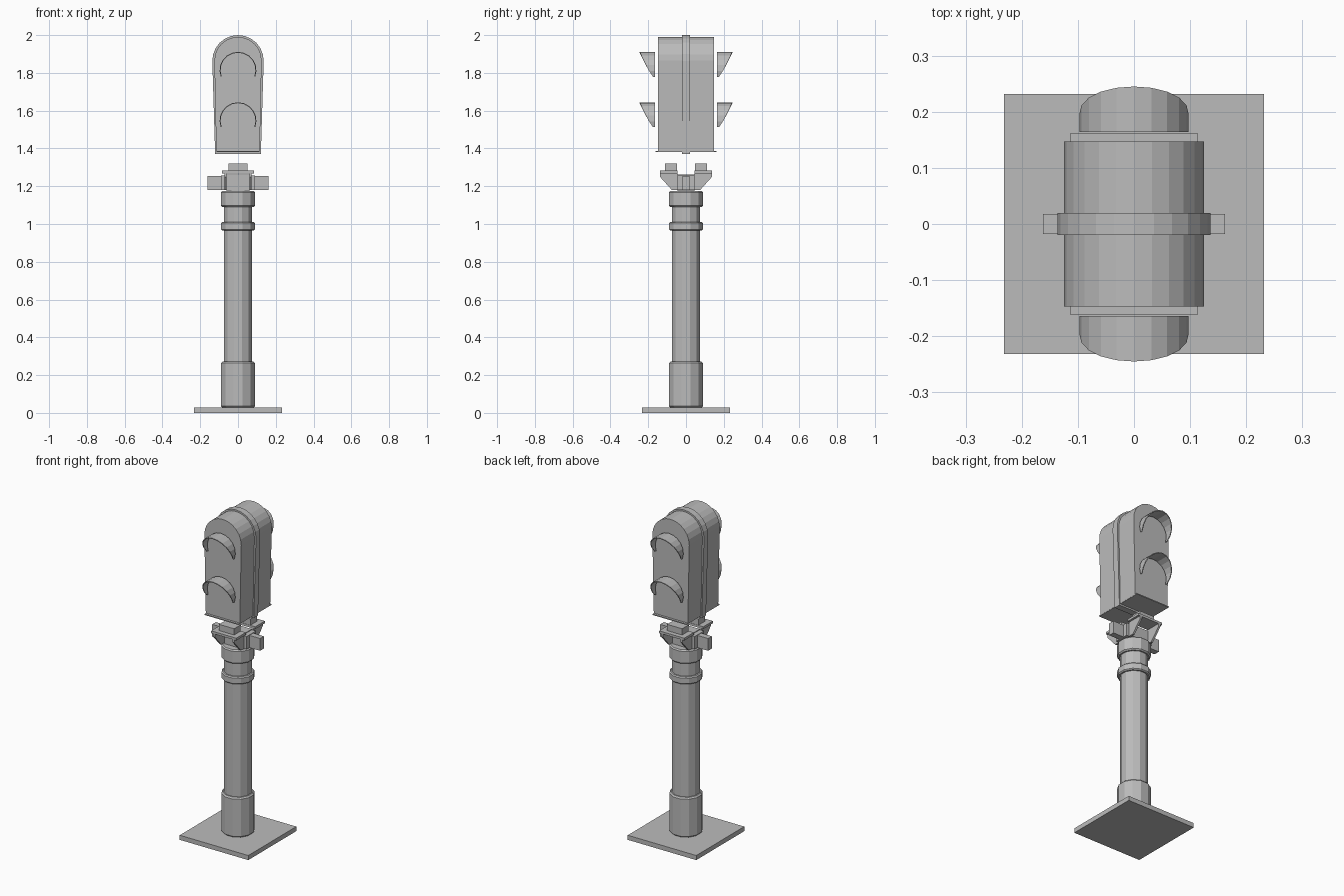
import bpy
import bmesh
from math import sin, cos, pi, radians
from mathutils import Matrix, Vector

cube = bpy.data.objects.get("Cube")
if cube:
    bpy.data.objects.remove(cube, do_unlink=True)

grey = bpy.data.materials.new("plain grey")
grey.use_nodes = True
grey.diffuse_color = (0.5, 0.5, 0.5, 1)
grey.node_tree.nodes["Principled BSDF"].inputs["Base Color"].default_value = (0.5, 0.5, 0.5, 1)


def finish(name, bm):
    bmesh.ops.recalc_face_normals(bm, faces=bm.faces)
    mesh = bpy.data.meshes.new(name)
    bm.to_mesh(mesh)
    bm.free()
    mesh.materials.append(grey)
    obj = bpy.data.objects.new(name, mesh)
    bpy.context.collection.objects.link(obj)
    return obj


def box(name, low, high):
    low, high = Vector(low), Vector(high)
    bm = bmesh.new()
    bmesh.ops.create_cube(bm, size=1, matrix=Matrix.Translation((low + high) / 2)
                          @ Matrix.Diagonal((high - low).to_4d()))
    finish(name, bm)


def prism(name, points, to_3d, start, end):
    """Extrude a flat outline between two offsets."""
    bm = bmesh.new()
    face = bm.faces.new([bm.verts.new(to_3d(a, b, start)) for a, b in points])
    grown = bmesh.ops.extrude_face_region(bm, geom=[face], use_keep_orig=True)["geom"]
    move = Vector(to_3d(0, 0, end)) - Vector(to_3d(0, 0, start))
    bmesh.ops.translate(bm, vec=move, verts=[v for v in grown if isinstance(v, bmesh.types.BMVert)])
    finish(name, bm)


def tube(name, radius, bottom, top, bevel=0.0, sides=12):
    """Upright faceted cylinder with optional chamfered rims."""
    bm = bmesh.new()
    profile = [(radius, bottom), (radius, top)]
    if bevel:
        profile = [(radius - bevel, bottom), (radius, bottom + bevel),
                   (radius, top - bevel), (radius - bevel, top)]
    rings = [[bm.verts.new((r * cos((i + .5) * 2 * pi / sides),
                            r * sin((i + .5) * 2 * pi / sides), z))
              for i in range(sides)] for r, z in profile]
    for lower, upper in zip(rings, rings[1:]):
        for i in range(sides):
            j = (i + 1) % sides
            bm.faces.new((lower[i], lower[j], upper[j], upper[i]))
    bm.faces.new(rings[0])
    bm.faces.new(rings[-1])
    finish(name, bm)


def arch(half_top, half_bottom, bottom, top, steps=12):
    """Outline with a round top and slightly narrowing sides."""
    centre = top - half_top
    points = [(-half_bottom, bottom), (half_bottom, bottom)]
    return points + [(half_top * cos(pi * i / steps), centre + half_top * sin(pi * i / steps))
                     for i in range(steps + 1)]


def along_y(x, z, y):
    return (x, y, z)


def along_x(y, z, x):
    return (x, y, z)


def visor(name, side, centre, radius=0.095, steps=12):
    """Hood shell whose front rim slopes back towards its lower ends."""
    bm = bmesh.new()
    lowest = sin(radians(-21))
    rows = []
    for i in range(steps + 1):
        angle = radians(-21 + 222 * i / steps)
        rise = max(0, (sin(angle) - lowest) / (1 - lowest))
        front = 0.175 + 0.07 * rise ** 0.85
        x, z = radius * cos(angle), centre + radius * sin(angle)
        rows.append([bm.verts.new((x, side * y, z)) for y in (0.164, front)])
    for a, b in zip(rows, rows[1:]):
        bm.faces.new((a[0], a[1], b[1], b[0]))
    shell = finish(name, bm).modifiers.new("thickness", "SOLIDIFY")
    shell.thickness = 0.005
    shell.offset = 0


# Base and post
box("base_plate", (-0.232, -0.232, 0), (0.232, 0.232, 0.028))
tube("post_sleeve", 0.093, 0.028, 0.272, 0.008)
tube("post", 0.078, 0.25, 1.12)
tube("post_ring", 0.093, 0.965, 1.01, 0.006)
tube("post_cap", 0.093, 1.09, 1.175, 0.007)

# Mounting bracket on top of the post
box("bracket_hub", (-0.062, -0.046, 1.17), (0.062, 0.046, 1.262))
gusset = [(0.045, 1.18), (0.075, 1.18), (0.138, 1.25), (0.138, 1.272), (0.045, 1.272)]
for side, end in ((-1, "front"), (1, "back")):
    for x, hand in ((-0.066, "right"), (0.066, "left")):
        prism(f"{end}_{hand}_gusset", [(side * y, z) for y, z in gusset],
              along_x, x - 0.006, x + 0.006)
    y0, y1 = sorted((side * 0.045, side * 0.138))
    box(f"{end}_bracket_shelf", (-0.085, y0, 1.268), (0.085, y1, 1.282))
    y0, y1 = sorted((side * 0.047, side * 0.11))
    box(f"{end}_mounting_block", (-0.051, y0, 1.282), (0.051, y1, 1.32))
for side, hand in ((-1, "right"), (1, "left")):
    x0, x1 = sorted((side * 0.06, side * 0.09))
    box(f"{hand}_bracket_flange", (x0, -0.045, 1.18), (x1, 0.045, 1.258))
    x0, x1 = sorted((side * 0.088, side * 0.162))
    box(f"{hand}_bracket_arm", (x0, -0.018, 1.18), (x1, 0.018, 1.255))

# Signal head with middle band and bottom lip
prism("signal_head", arch(0.125, 0.115, 1.382, 1.99), along_y, -0.147, 0.147)
prism("middle_band", arch(0.136, 0.121, 1.37, 2.0), along_y, -0.02, 0.02)
box("head_bottom_lip", (-0.114, -0.161, 1.38), (0.114, 0.161, 1.386))

# Light hoods on both faces
for side, end in ((-1, "front"), (1, "back")):
    visor(f"{end}_upper_visor", side, 1.814)
    visor(f"{end}_lower_visor", side, 1.547)
